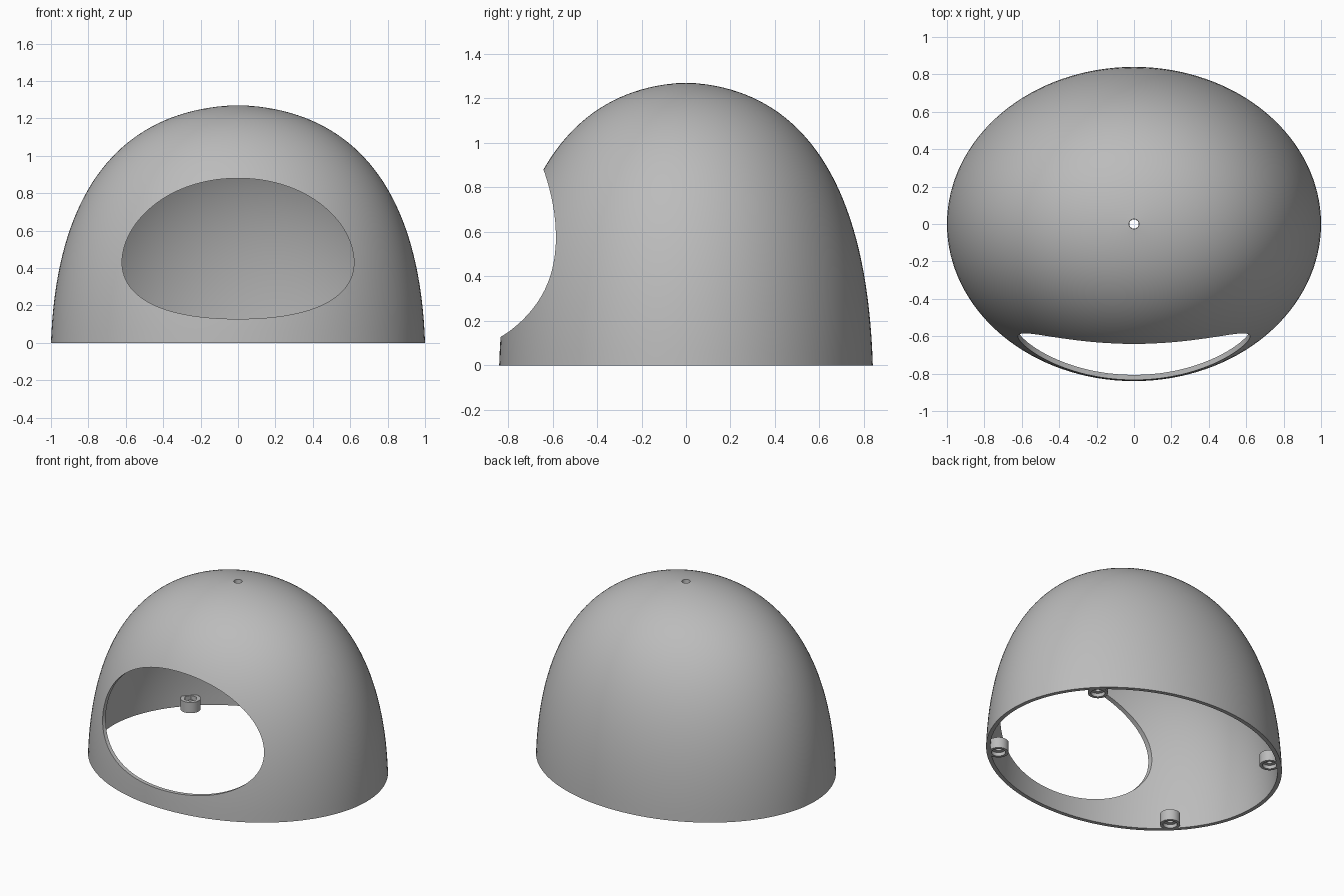
import bpy, bmesh, math
from mathutils import Vector
from mathutils.geometry import interpolate_bezier

if "Cube" in bpy.data.objects:
    bpy.data.objects.remove(bpy.data.objects["Cube"], do_unlink=True)

DEPTH = 0.84      # front-to-back squash of the round dome
WALL = 0.027
TOP_HOLE = 0.027

grey = bpy.data.materials.new("plain grey")
grey.use_nodes = True
grey.diffuse_color = (0.5, 0.5, 0.5, 1)
grey.node_tree.nodes["Principled BSDF"].inputs["Base Color"].default_value = (0.5, 0.5, 0.5, 1)


def make_object(name, bm):
    mesh = bpy.data.meshes.new(name)
    bm.to_mesh(mesh)
    bm.free()
    mesh.materials.append(grey)
    obj = bpy.data.objects.new(name, mesh)
    bpy.context.collection.objects.link(obj)
    return obj


def bezier(a, b, c, d, count):
    return interpolate_bezier(*(Vector((x, 0, z)) for x, z in (a, b, c, d)), count)


def prism(name, outline, direction):
    """Closed solid made by extruding an outline."""
    bm = bmesh.new()
    face = bm.faces.new([bm.verts.new(p) for p in outline])
    result = bmesh.ops.extrude_face_region(bm, geom=[face])
    moved = [v for v in result["geom"] if isinstance(v, bmesh.types.BMVert)]
    bmesh.ops.translate(bm, verts=moved, vec=direction)
    bmesh.ops.recalc_face_normals(bm, faces=bm.faces)
    return make_object(name, bm)


def cylinder(name, radius, bottom, top, sides=40):
    angles = [math.tau * i / sides for i in range(sides)]
    outline = [(radius * math.cos(a), radius * math.sin(a), bottom) for a in angles]
    return prism(name, outline, (0, 0, top - bottom))


def activate(obj):
    bpy.ops.object.select_all(action='DESELECT')
    obj.select_set(True)
    bpy.context.view_layer.objects.active = obj


def cut(obj, cutter):
    mod = obj.modifiers.new("cut", 'BOOLEAN')
    mod.operation = 'DIFFERENCE'
    mod.solver = 'EXACT'
    mod.object = cutter
    activate(obj)
    bpy.ops.object.modifier_apply(modifier=mod.name)
    bpy.data.objects.remove(cutter, do_unlink=True)


def smooth(obj):
    activate(obj)
    bpy.ops.object.shade_smooth_by_angle(angle=math.radians(35))


# Dome shell: spun profile, squashed, then thickened inward
bm = bmesh.new()
profile = bezier((1, 0), (0.97, 0.85), (0.6, 1.24), (TOP_HOLE, 1.27), 40)
verts = [bm.verts.new(p) for p in profile]
edges = [bm.edges.new(pair) for pair in zip(verts, verts[1:])]
bmesh.ops.spin(bm, geom=verts + edges, cent=(0, 0, 0), axis=(0, 0, 1),
               angle=math.tau, steps=128, use_merge=True)
bmesh.ops.remove_doubles(bm, verts=bm.verts, dist=0.0001)
for v in bm.verts:
    if v.co.z < 1.269:
        v.co.y *= DEPTH
bm.normal_update()
for f in bm.faces:
    if f.normal.dot(f.calc_center_median()) < 0:
        f.normal_flip()
dome = make_object("dome_shell", bm)
shell = dome.modifiers.new("wall", 'SOLIDIFY')
shell.thickness = WALL
shell.offset = -1
activate(dome)
bpy.ops.object.modifier_apply(modifier=shell.name)
for v in dome.data.vertices:
    if v.co.z < 0.01:
        v.co.z = 0

# Wide rounded opening cut straight through the front wall
half = (bezier((0, 0.88), (0.38, 0.88), (0.62, 0.64), (0.62, 0.43), 28)[:-1]
        + bezier((0.62, 0.43), (0.62, 0.26), (0.44, 0.128), (0, 0.128), 28))
outline = half + [Vector((-p.x, 0, p.z)) for p in half[-2:0:-1]]
opening = prism("opening_cutter", [p + Vector((0, -1.2, 0)) for p in outline], (0, 1.2, 0))
cut(dome, opening)
smooth(dome)

# Four fastening bosses inside the bottom rim
for side, sx in (("left", 1), ("right", -1)):
    for end, sy in (("front", -1), ("back", 1)):
        boss = cylinder(f"{end}_{side}_boss", 0.064, 0, 0.075)
        cut(boss, cylinder("nut_pocket_cutter", 0.042, 0.045, 0.2, 6))
        cut(boss, cylinder("screw_recess_cutter", 0.045, -0.1, 0.025))
        cut(boss, cylinder("screw_hole_cutter", 0.02, -0.1, 0.2, 24))
        boss.location = (0.71 * sx, 0.49 * sy, 0)
        smooth(boss)
